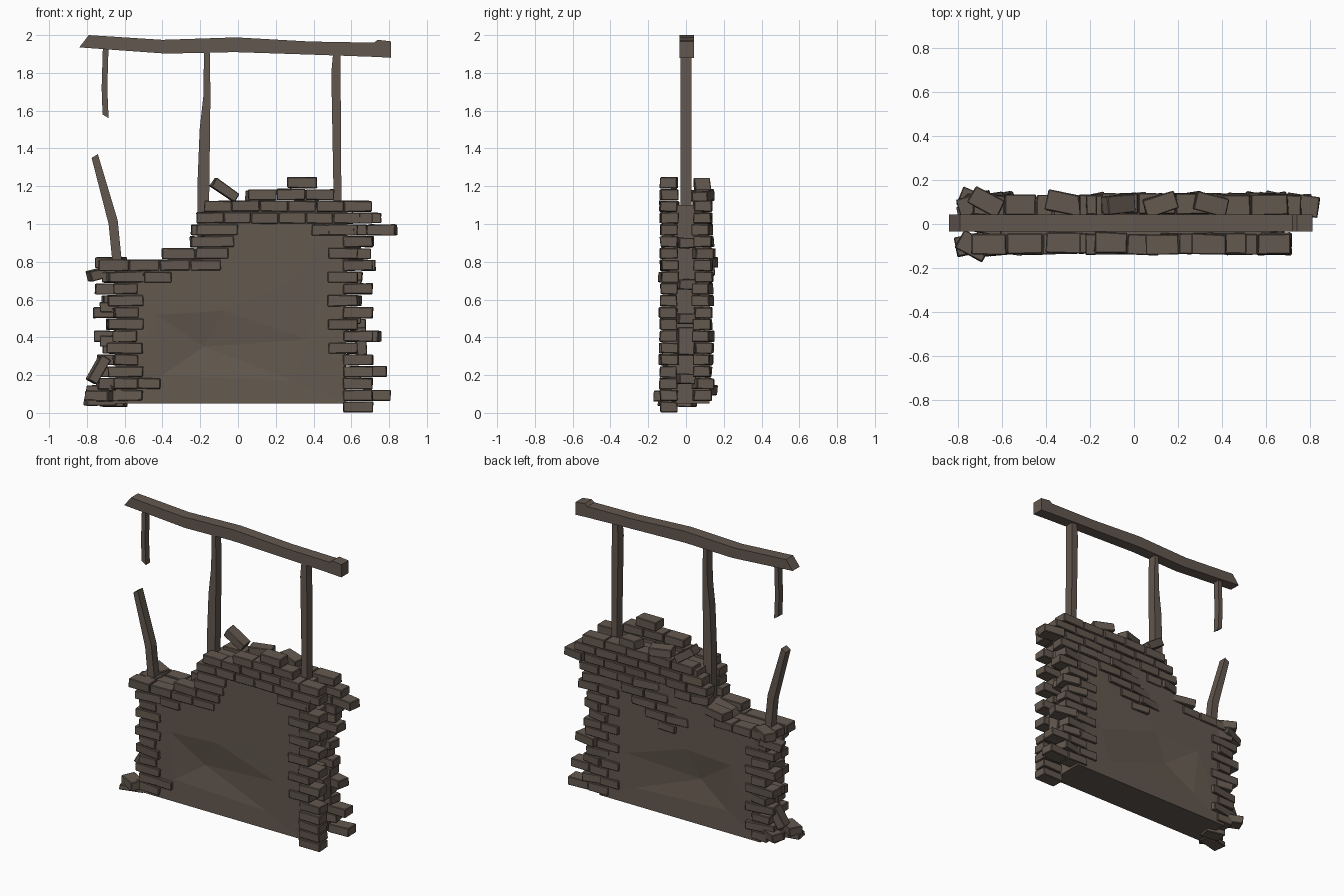
import bpy, bmesh, math, random
from mathutils import Matrix, Vector, Euler
from mathutils.geometry import delaunay_2d_cdt

if "Cube" in bpy.data.objects:
    bpy.data.objects.remove(bpy.data.objects["Cube"])

random.seed(4)


def material(name, col):
    m = bpy.data.materials.new(name)
    m.diffuse_color = (*col, 1)
    m.use_nodes = True
    m.node_tree.nodes["Principled BSDF"].inputs["Base Color"].default_value = m.diffuse_color
    return m


STONE = material("brown grey stone", (0.125, 0.098, 0.078))
WOOD = material("weathered wood", (0.125, 0.096, 0.079))


def finish(bm, name, mat, bevel=0):
    bmesh.ops.recalc_face_normals(bm, faces=bm.faces)
    me = bpy.data.meshes.new(name)
    bm.to_mesh(me)
    bm.free()
    me.materials.append(mat)
    ob = bpy.data.objects.new(name, me)
    bpy.context.collection.objects.link(ob)
    if bevel:
        mod = ob.modifiers.new("worn edges", "BEVEL")
        mod.width, mod.segments = bevel, 1
    return ob


def brick(bm, c, size, rot=(0, 0, 0)):
    """One slightly irregular brick."""
    mat = Matrix.Translation(c) @ Euler(rot).to_matrix().to_4x4() @ Matrix.Diagonal((*size, 1))
    for v in bmesh.ops.create_cube(bm, size=1, matrix=mat)["verts"]:
        v.co += Vector([random.uniform(-.003, .003) for _ in range(3)])


def row_z(i):
    return 0.03 + 0.0626 * i


def course(bm, i, x0, x1, side, loose=0):
    """Fill a span of one course; loose = -1/1 twists the left/right end brick."""
    n = max(1, round((x1 - x0) / 0.155))
    w = (x1 - x0) / n
    for k in range(n):
        end = (loose < 0 and k == 0) or (loose > 0 and k == n - 1)
        yaw = random.uniform(-.22, .22) if end else random.uniform(-.025, .025)
        y = side * (0.087 + random.uniform(-.003, .007))
        brick(bm, (x0 + w * (k + .5), y, row_z(i)), (w - .003, .092, .057), (0, 0, yaw))


# ---- plaster core: stepped outline with a shallow broken dent on both faces
outline = [(-.65, .05), (.57, .05), (.58, 1.1), (-.17, 1.1), (-.18, .88),
           (-.36, .84), (-.38, .8), (-.64, .8)]
dent = [(-.43, .52, 0), (-.08, .54, 0), (.37, .39, .004), (-.18, .35, .028),
        (-.4, .2, .006), (.3, .17, .004), (.3, .7, 0)]
bm = bmesh.new()
n = len(outline)
pts = [Vector(p) for p in outline] + [Vector(p[:2]) for p in dent]
edges = [(k, (k + 1) % n) for k in range(n)] + [(n, n + 1), (n + 1, n + 2), (n + 2, n + 3), (n + 3, n)]
vs, _, fs, *_ = delaunay_2d_cdt(pts, edges, [], 1, 1e-5)
rings = []
for side in (-1, 1):
    layer = []
    for k, p in enumerate(vs):
        d = dent[k - n][2] if k >= n else 0
        layer.append(bm.verts.new((p.x, side * (0.124 - d), p.y)))
    for f in fs:
        bm.faces.new([layer[k] for k in f])
    rings.append(layer)
for k in range(n):
    j = (k + 1) % n
    bm.faces.new((rings[0][k], rings[0][j], rings[1][j], rings[1][k]))
finish(bm, "plaster_core", STONE)

# ---- front bricks: toothed ends and stepped top
bm = bmesh.new()
for i in range(1, 12):
    odd = i % 2
    course(bm, i, -.66 - .03 * odd, -.50 if odd else -.53, -1, -1)
for i in range(0, 17):
    inset = i % 2 and i > 4
    course(bm, i, .475 if inset else .555, .635 if inset else .715, -1)
for i, a, b in ((2, -.53, -.41), (11, -.5, -.35), (12, -.74, -.09), (13, -.4, -.05),
                (14, -.25, -.02), (15, -.22, 0), (15, .39, .62), (16, -.22, .65),
                (17, -.18, .71), (18, .05, .51), (19, .26, .42)):
    course(bm, i, a, b, -1)
brick(bm, (-.73, -.1, .09), (.14, .09, .055), (0, 0, -.5))
brick(bm, (-.73, -.09, .055), (.16, .09, .035), (0, 0, .2))
finish(bm, "front_bricks", STONE, .004)

# ---- back bricks: ragged ends, top courses and an exposed patch
bm = bmesh.new()
for i in range(1, 12):
    odd = i % 2
    course(bm, i, -.76 + .05 * odd + random.uniform(-.02, .02), -.54 - .05 * odd, 1, -1)
right_end = (.7, .81, .70, .79, .69, .67, .755, .68, .69, .65, .69, .66, .73, .70, .72)
for i in range(1, 15):
    course(bm, i, .50 if i % 2 else .42, right_end[i], 1, 1)
for i, a, b in ((10, -.02, .12), (11, -.1, .22), (12, -.73, -.3), (12, -.05, .32), (13, -.4, -.2),
                (13, .05, .4), (14, -.25, .0), (14, .12, .5), (15, -.25, .84), (16, -.22, .76),
                (17, -.15, .7)):
    course(bm, i, a, b, 1, 1 if b > .55 else -1)
finish(bm, "back_bricks", STONE, .004)

# ---- loose bricks: position, then tilt
bm = bmesh.new()
for c, rot in (((-.07, .09, 1.18), (0, .6, .1)),
               ((-.74, .05, .23), (0, -1.05, .2)),
               ((.65, 0, .38), (0, 1.5, .1)),
               ((-.72, .09, .74), (0, -.25, .3)),
               ((.12, .09, 1.15), (0, 0, .3)),
               ((-.72, .1, .12), (0, 0, -.4)),
               ((.35, .09, 1.15), (0, .1, -.25)),
               ((-.67, .1, .795), (0, 0, -.5))):
    brick(bm, c, (.15, .085, .055), rot)
for z in (.18, .5, .68, .9):
    brick(bm, (.58, .0, z), (.13, .09, .055), (0, 0, .15))
    brick(bm, (-.66, .0, z - .12), (.13, .09, .055), (0, 0, -.2))
finish(bm, "loose_bricks", STONE, .004)


# ---- timber: sections across the beam or post, extruded through y
def timber(name, sections, y0, y1):
    bm = bmesh.new()
    rings = [[bm.verts.new(p) for p in ((a, y0, b), (c, y0, d), (c, y1, d), (a, y1, b))]
             for a, b, c, d in sections]
    for r, s in zip(rings, rings[1:]):
        for k in range(4):
            bm.faces.new((r[k], r[(k + 1) % 4], s[(k + 1) % 4], s[k]))
    bm.faces.new(rings[0])
    bm.faces.new(rings[-1])
    finish(bm, name, WOOD)


timber("top_beam", [(-.84, 1.935, -.79, 2.0), (-.38, 1.902, -.4, 1.975), (-.02, 1.91, -.01, 1.988),
                    (.38, 1.897, .38, 1.966), (.72, 1.885, .72, 1.96), (.74, 1.884, .74, 1.975),
                    (.81, 1.88, .81, 1.967)], -.035, .042)
timber("right_post", [(.505, 1.0, .546, 1.0), (.505, 1.2, .547, 1.2), (.494, 1.8, .543, 1.8),
                      (.505, 1.92, .543, 1.92)], -.03, .03)
timber("middle_post", [(-.215, .8, -.155, .8), (-.215, 1.2, -.152, 1.2), (-.203, 1.5, -.148, 1.5),
                       (-.183, 1.68, -.146, 1.7), (-.18, 1.93, -.15, 1.93)], -.03, .03)
timber("broken_post_lower", [(-.66, .75, -.61, .75), (-.685, 1.0, -.637, 1.02),
                             (-.775, 1.35, -.742, 1.37)], -.03, .025)
timber("broken_post_upper", [(-.717, 1.58, -.685, 1.56), (-.722, 1.72, -.692, 1.72),
                             (-.715, 1.95, -.685, 1.95)], -.022, .022)
